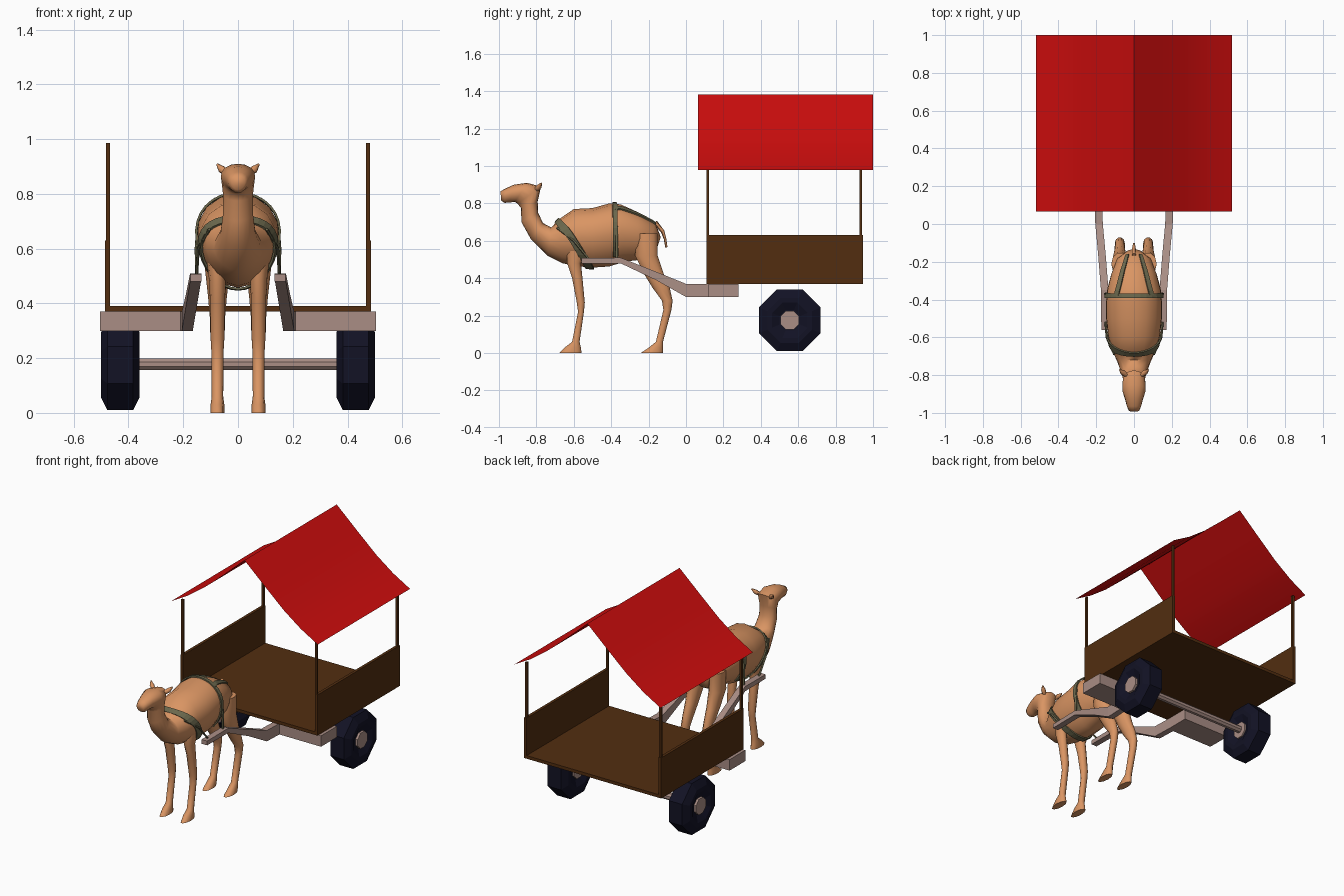
import bpy, bmesh, math
from mathutils import Vector

if "Cube" in bpy.data.objects:
    bpy.data.objects.remove(bpy.data.objects["Cube"])


def material(name, col):
    m = bpy.data.materials.new(name)
    m.diffuse_color = (*col, 1)
    m.use_nodes = True
    m.node_tree.nodes["Principled BSDF"].inputs["Base Color"].default_value = m.diffuse_color
    return m


TAN = material("camel_tan", (.70, .30, .125))
RED = material("canopy_red", (.62, .004, .004))
BROWN = material("dark_wood", (.085, .027, .005))
BLACK = material("tyre_navy", (.006, .006, .018))
MAUVE = material("frame_mauve", (.40, .27, .235))
OLIVE = material("harness_olive", (.15, .14, .075))


def mesh_obj(name, verts, faces, mat, smooth=None, recalc=True):
    me = bpy.data.meshes.new(name)
    me.from_pydata([tuple(v) for v in verts], [], faces)
    if recalc:
        bm = bmesh.new()
        bm.from_mesh(me)
        bmesh.ops.recalc_face_normals(bm, faces=bm.faces)
        bm.to_mesh(me)
        bm.free()
    ob = bpy.data.objects.new(name, me)
    bpy.context.collection.objects.link(ob)
    me.materials.append(mat)
    if smooth:
        bpy.ops.object.select_all(action='DESELECT')
        ob.select_set(True)
        bpy.context.view_layer.objects.active = ob
        bpy.ops.object.shade_smooth_by_angle(angle=math.radians(smooth))
    return ob


def loft(name, rings, mat, smooth=None, caps=True):
    n = len(rings[0])
    verts = [p for r in rings for p in r]
    faces = [(i*n+j, i*n+(j+1) % n, (i+1)*n+(j+1) % n, (i+1)*n+j)
             for i in range(len(rings)-1) for j in range(n)]
    if caps:
        faces += [tuple(range(n)), tuple(range(len(verts)-n, len(verts)))]
    return mesh_obj(name, verts, faces, mat, smooth)


def box(name, x, y, z, mat):
    ring = lambda zz: [(x[0], y[0], zz), (x[1], y[0], zz), (x[1], y[1], zz), (x[0], y[1], zz)]
    return loft(name, [ring(z[0]), ring(z[1])], mat)


def lathe_x(name, profile, mat, y, z, n=8):
    # profile of (x, apothem), revolved about the x direction with a flat on top
    k = 1 / math.cos(math.pi / n)
    ang = [2*math.pi*(j+.5)/n for j in range(n)]
    return loft(name, [[(x, y+r*k*math.cos(a), z+r*k*math.sin(a)) for a in ang]
                       for x, r in profile], mat)


def tube(name, pts, mat, n=6):
    # points (x, y, z, radius)
    P = [Vector(p[:3]) for p in pts]
    rings = []
    for i, p in enumerate(P):
        d = (P[min(i+1, len(P)-1)] - P[max(i-1, 0)]).normalized()
        u = d.cross(Vector((1, .1, .05))).normalized()
        v = d.cross(u)
        rings.append([p + pts[i][3]*(u*math.cos(2*math.pi*j/n) + v*math.sin(2*math.pi*j/n))
                      for j in range(n)])
    return loft(name, rings, mat, 60)


# Camel trunk, neck and head: top (y, z), bottom (y, z), half width
BODY = [(-.135, .62, -.165, .53, .04), (-.165, .70, -.22, .50, .09), (-.25, .75, -.28, .495, .12),
        (-.35, .795, -.34, .485, .142), (-.41, .80, -.41, .463, .148), (-.50, .775, -.50, .457, .148),
        (-.60, .77, -.59, .465, .137), (-.68, .715, -.66, .48, .115), (-.72, .672, -.74, .52, .088),
        (-.765, .695, -.83, .61, .064), (-.79, .75, -.88, .70, .055), (-.793, .81, -.882, .775, .054),
        (-.775, .89, -.90, .798, .060), (-.85, .91, -.915, .808, .062), (-.92, .90, -.945, .805, .046),
        (-.965, .88, -.97, .803, .037), (-.992, .865, -.988, .815, .026)]


def body_pt(s, deg, k=1):
    i = min(int(s), len(BODY)-2)
    f = s - i
    ty, tz, by, bz, w = [a+(b-a)*f for a, b in zip(BODY[i], BODY[i+1])]
    t = math.radians(deg)
    c, sn = math.cos(t), math.sin(t)
    return (w*c*(1+.15*sn)*k, (ty+by)/2+(ty-by)/2*sn*k, (tz+bz)/2+(tz-bz)/2*sn*k)


loft("camel_body", [[body_pt(s, 22.5*j) for j in range(16)] for s in range(len(BODY))], TAN, 70)

# Legs: z, front y, back y, half width
FRONT = [(.56, -.64, -.52, .04), (.48, -.637, -.56, .03), (.40, -.61, -.552, .027),
         (.27, -.585, -.54, .025), (.22, -.578, -.545, .022), (.06, -.61, -.568, .021),
         (.03, -.65, -.56, .025), (0, -.68, -.555, .025)]
HIND = [(.64, -.27, -.15, .045), (.52, -.275, -.148, .045), (.42, -.225, -.115, .034),
        (.35, -.182, -.085, .028), (.28, -.13, -.07, .026), (.23, -.122, -.077, .022),
        (.06, -.162, -.122, .021), (.03, -.20, -.12, .025), (0, -.245, -.12, .025)]
for s, side in ((1, "right"), (-1, "left")):
    for nm, tab in (("front", FRONT), ("hind", HIND)):
        loft(f"{nm}_leg_{side}",
             [[(s*.075 + w*math.cos(math.pi*j/5), (a+b)/2+(b-a)/2*math.sin(math.pi*j/5), z)
               for j in range(10)] for z, a, b, w in tab], TAN, 60)
    tube(f"ear_{side}", [(s*.04, -.80, .875, .012), (s*.06, -.785, .89, .014),
                         (s*.076, -.772, .908, .004)], TAN)
tube("tail", [(0, -.165, .70, .012), (0, -.125, .65, .010), (0, -.112, .61, .007),
              (0, -.105, .565, .006)], TAN)


# Harness straps following the trunk surface
def strap(name, fa, fb, steps):
    pts = [f(i/steps) for i in range(steps+1) for f in (fa, fb)]
    ob = mesh_obj(name, pts, [(2*i, 2*i+1, 2*i+3, 2*i+2) for i in range(steps)], OLIVE)
    m = ob.modifiers.new("thick", 'SOLIDIFY')
    m.thickness, m.offset = .008, 0


def collar(d):
    return lambda u: body_pt(6.2 + 1.05*math.sin(math.radians(360*u-90)) + d, 360*u-90, 1.045)


def girth(s):
    return lambda u: body_pt(s, -45+270*u, 1.035)


strap("collar", collar(-.25), collar(.25), 32)
strap("back_strap", girth(3.3), girth(3.7), 24)
for s, side in ((1, "right"), (-1, "left")):
    edge = lambda d: (lambda u: body_pt(3.5-2.6*u, 90-s*(34-14*u+d), 1.04))
    strap(f"rump_strap_{side}", edge(-5), edge(5), 12)
    tube(f"trace_{side}", [(s*.105, -.69, .67, .006), (s*.145, -.60, .60, .006),
                           (s*.152, -.51, .49, .006)], OLIVE)
    tube(f"shaft_hanger_{side}", [(s*.146, -.37, .68, .007), (s*.152, -.37, .60, .007),
                                  (s*.15, -.37, .49, .007)], OLIVE)

# Cart shafts, side blocks, wheels, side boards and posts
SHAFT = [(.153, -.56, .48, .507), (.155, -.35, .48, .51), (.17, -.16, .39, .435),
         (.185, 0, .30, .37), (.19, .14, .30, .37)]
for s, side in ((1, "right"), (-1, "left")):
    loft(f"shaft_{side}", [[(s*x-.02, y, a), (s*x+.02, y, a), (s*x+.02, y, b), (s*x-.02, y, b)]
                           for x, y, a, b in SHAFT], MAUVE)
    box(f"side_block_{side}", sorted((s*.17, s*.505)), (.12, .28), (.30, .37), MAUVE)
    tyre = [(.38, .055), (.36, .095), (.36, .12), (.383, .165),
            (.477, .165), (.50, .12), (.50, .095), (.48, .055)]
    lathe_x(f"tyre_{side}", [(s*x, r) for x, r in tyre], BLACK, .555, .175)
    lathe_x(f"hub_{side}", [(s*.37, .05), (s*.495, .05)], MAUVE, .555, .175)
    box(f"side_board_{side}", sorted((s*.468, s*.486)), (.11, .945), (.37, .63), BROWN)
    for y, end in ((.117, "front"), (.935, "back")):
        box(f"post_{end}_{side}", (s*.475-.007, s*.475+.007), (y-.007, y+.007), (.60, .985), BROWN)
lathe_x("axle", [(-.38, .021), (.38, .021)], MAUVE, .555, .178)
box("cart_floor", (-.475, .475), (.11, .945), (.37, .39), BROWN)

# Canopy: one thin sheet, sagging on both slopes
half = [(.52, .98), (.40, 1.048), (.28, 1.135), (.14, 1.257)]
prof = [(-x, z) for x, z in half] + [(0, 1.382)] + half[::-1]
mesh_obj("canopy", [(x, y, z) for x, z in prof for y in (.065, 1.0)],
         [(2*i, 2*i+2, 2*i+3, 2*i+1) for i in range(len(prof)-1)], RED, 30, False)
